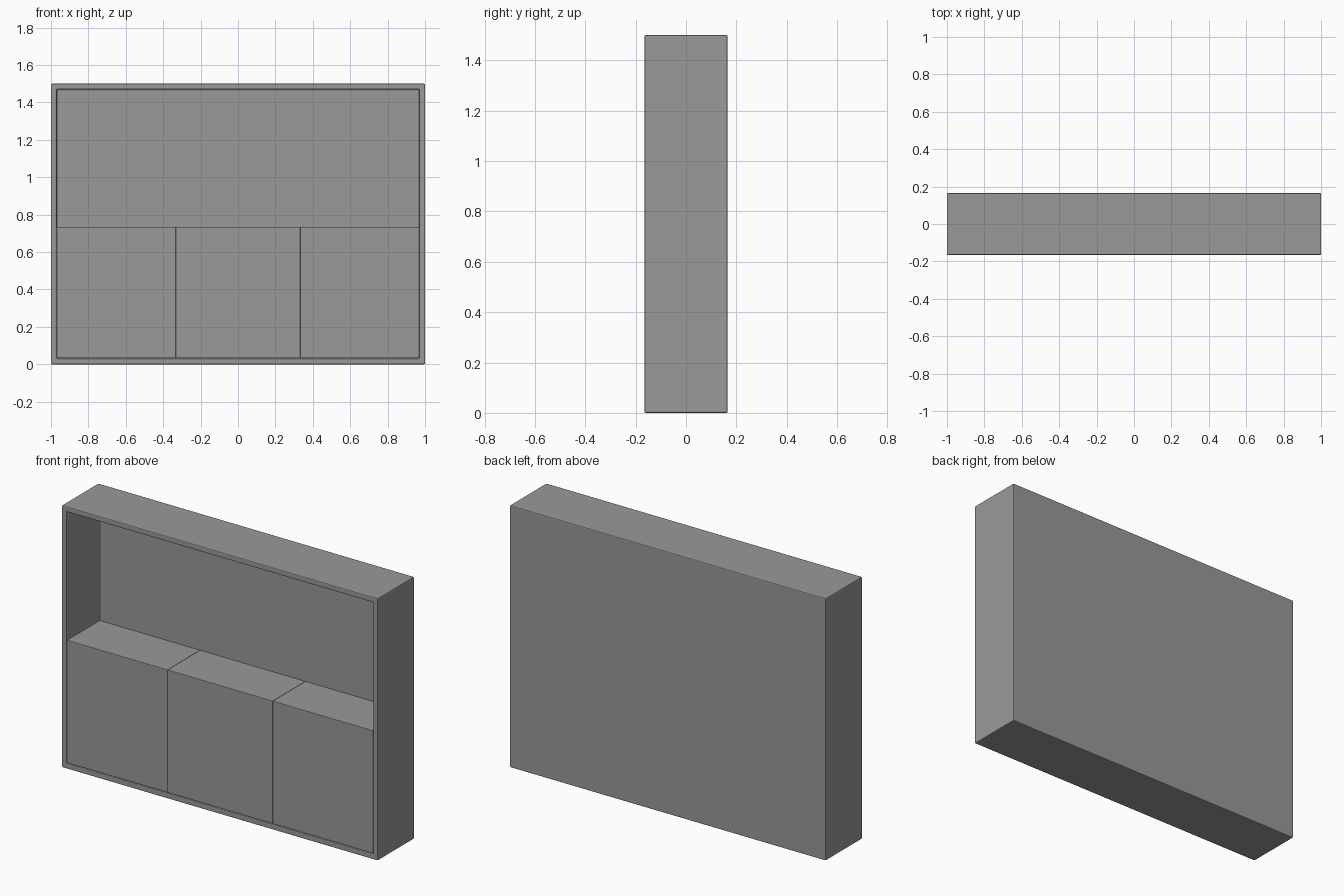
import bpy, bmesh
from mathutils import Vector

if "Cube" in bpy.data.objects:
    bpy.data.objects.remove(bpy.data.objects["Cube"])

W, D, H = 2.0, 0.33, 1.5   # overall size
T = 0.03                   # board thickness

# Dark grey finish for the whole cabinet
grey = bpy.data.materials.new("dark_grey")
grey.diffuse_color = (0.32, 0.32, 0.32, 1)
grey.use_nodes = True
grey.node_tree.nodes["Principled BSDF"].inputs["Base Color"].default_value = grey.diffuse_color


def box(name, lo, hi, bevel):
    """Softly bevelled box spanning two corners."""
    lo, hi = Vector(lo), Vector(hi)
    mesh = bpy.data.meshes.new(name)
    bm = bmesh.new()
    bmesh.ops.create_cube(bm, size=1)
    for v in bm.verts:
        v.co = (lo + hi) / 2 + v.co * (hi - lo)
    bm.to_mesh(mesh)
    bm.free()
    mesh.materials.append(grey)
    ob = bpy.data.objects.new(name, mesh)
    bpy.context.collection.objects.link(ob)
    mod = ob.modifiers.new("soft_edges", 'BEVEL')
    mod.width = bevel
    mod.segments = 2
    return ob


# Outer case: a box with its front face inset and pushed back to form the recess
case = box("cabinet_case", (-W / 2, -D / 2, 0), (W / 2, D / 2, H), 0.005)
bm = bmesh.new()
bm.from_mesh(case.data)
bm.normal_update()
front = min(bm.faces, key=lambda f: f.calc_center_median().y)
bmesh.ops.inset_region(bm, faces=[front], thickness=T, use_even_offset=True)
inner = bmesh.ops.extrude_discrete_faces(bm, faces=[front])["faces"][0]
for v in inner.verts:
    v.co.y = D / 2 - T
bmesh.ops.recalc_face_normals(bm, faces=bm.faces)
bm.to_mesh(case.data)
bm.free()

# Three lower cupboards side by side, nearly flush with the case front
edges = [-W / 2 + T, -1 / 3, 1 / 3, W / 2 - T]
for i, name in enumerate(("left", "middle", "right")):
    box(f"cupboard_{name}",
        (edges[i] + 0.0005, -D / 2 + 0.003, T + 0.003),
        (edges[i + 1] - 0.0005, D / 2 - T - 0.001, 0.735), 0.002)
